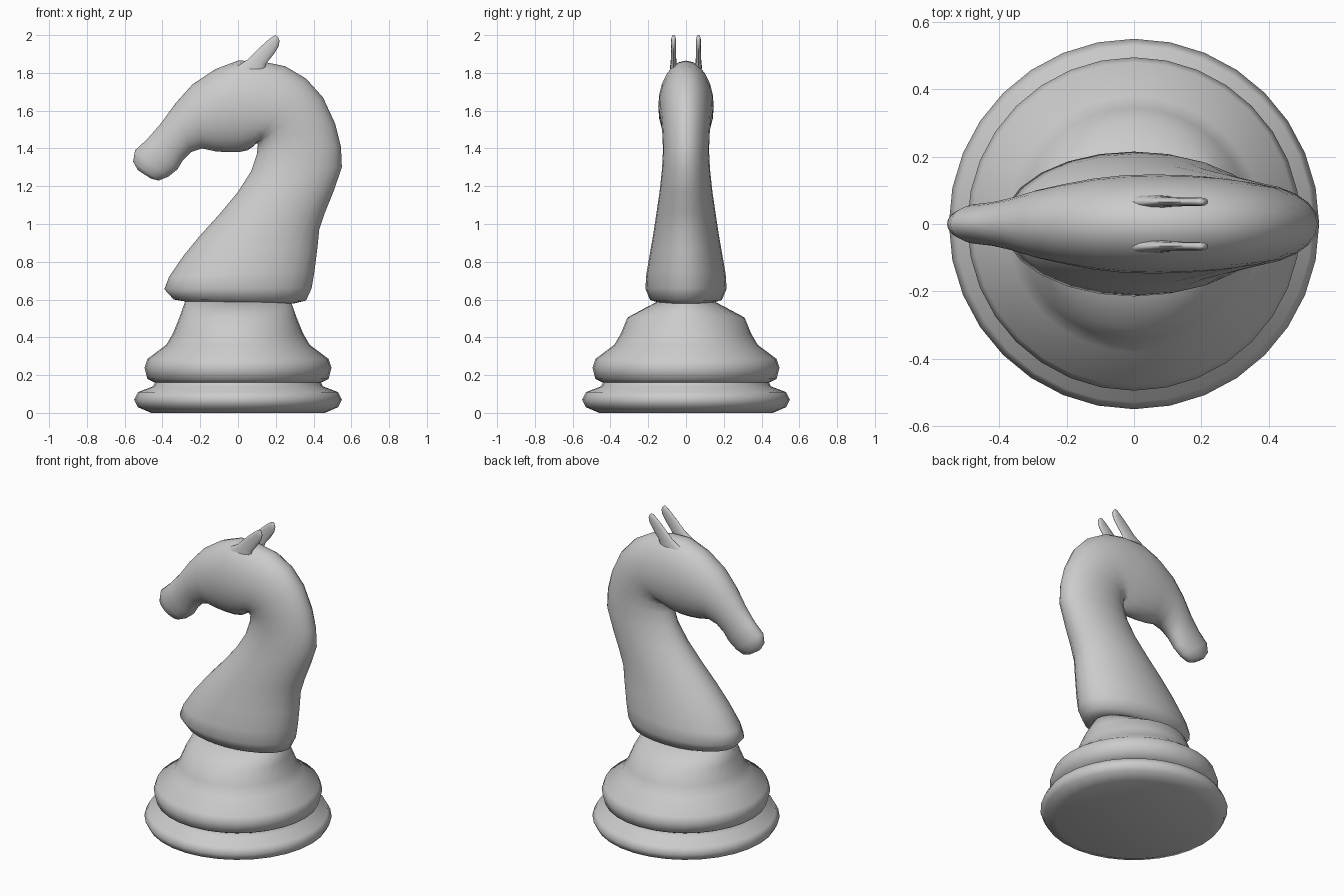
import bpy, bmesh, math
from mathutils import Vector

cube = bpy.data.objects.get("Cube")
if cube:
    bpy.data.objects.remove(cube, do_unlink=True)

mat = bpy.data.materials.new("pale grey")
mat.use_nodes = True
colour = (0.6, 0.6, 0.6, 1)
mat.diffuse_color = colour
mat.node_tree.nodes["Principled BSDF"].inputs["Base Color"].default_value = colour


def skin(name, rings):
    """Join closed rings of points into a smooth capped surface."""
    bm = bmesh.new()
    loops = [[bm.verts.new(p) for p in ring] for ring in rings]
    n = len(loops[0])
    for a, b in zip(loops, loops[1:]):
        for i in range(n):
            j = (i + 1) % n
            bm.faces.new((a[i], a[j], b[j], b[i]))
    bm.faces.new(loops[0])
    bm.faces.new(loops[-1])
    bmesh.ops.recalc_face_normals(bm, faces=bm.faces)
    mesh = bpy.data.meshes.new(name)
    bm.to_mesh(mesh)
    bm.free()
    mesh.materials.append(mat)
    obj = bpy.data.objects.new(name, mesh)
    bpy.context.collection.objects.link(obj)
    bpy.ops.object.select_all(action="DESELECT")
    obj.select_set(True)
    bpy.context.view_layer.objects.active = obj
    bpy.ops.object.shade_smooth_by_angle(angle=math.radians(70))
    return obj


def oval(inner, outer, width, y=0.0, n=24):
    """Oval ring spanning two points of the side outline."""
    a, b = Vector((inner[0], y, inner[1])), Vector((outer[0], y, outer[1]))
    mid, half = (a + b) / 2, (b - a) / 2
    side = Vector((0, width, 0))
    angles = [2 * math.pi * i / n for i in range(n)]
    return [mid + half * math.cos(t) + side * math.sin(t) for t in angles]


# Turned base, its top ring squeezed to the foot of the neck
profile = [(0.46, 0, 1), (0.53, 0.03, 1), (0.55, 0.07, 1), (0.53, 0.11, 1),
           (0.45, 0.14, 1), (0.44, 0.16, 1), (0.48, 0.18, 1), (0.495, 0.24, 1),
           (0.48, 0.285, 1), (0.38, 0.36, 1), (0.345, 0.42, 1),
           (0.31, 0.505, 1), (0.28, 0.59, 0.54)]
turn = [2 * math.pi * i / 32 for i in range(32)]
skin("base", [[(r * math.cos(t), r * s * math.sin(t), z) for t in turn]
              for r, z, s in profile])

# Neck and head: inner outline, outer outline, half width
stations = [
    ((-0.25, 0.585), (0.30, 0.58), 0.14), ((-0.34, 0.60), (0.36, 0.595), 0.19),
    ((-0.39, 0.655), (0.39, 0.66), 0.215), ((-0.365, 0.72), (0.405, 0.75), 0.21),
    ((-0.29, 0.83), (0.42, 0.87), 0.19), ((-0.20, 0.94), (0.43, 0.97), 0.172),
    ((-0.10, 1.05), (0.46, 1.06), 0.157), ((0.0, 1.17), (0.505, 1.17), 0.14),
    ((0.07, 1.28), (0.55, 1.30), 0.127), ((0.10, 1.37), (0.545, 1.41), 0.122),
    ((0.105, 1.42), (0.515, 1.53), 0.125), ((0.095, 1.43), (0.45, 1.67), 0.132),
    ((0.08, 1.41), (0.36, 1.77), 0.14), ((0.05, 1.39), (0.25, 1.835), 0.145),
    ((0.0, 1.38), (0.12, 1.862), 0.147), ((-0.06, 1.38), (0.0, 1.865), 0.145),
    ((-0.12, 1.385), (-0.12, 1.82), 0.135), ((-0.19, 1.40), (-0.24, 1.74), 0.117),
    ((-0.25, 1.38), (-0.33, 1.64), 0.10), ((-0.29, 1.34), (-0.41, 1.53), 0.08),
    ((-0.32, 1.29), (-0.48, 1.45), 0.067), ((-0.37, 1.25), (-0.545, 1.39), 0.06),
    ((-0.42, 1.23), (-0.555, 1.33), 0.048), ((-0.46, 1.24), (-0.53, 1.285), 0.025),
]
skin("neck_and_head", [oval(*s) for s in stations])

# Thin ears swept backwards
ear = [((0.14, 1.82), (-0.03, 1.82), 0.02), ((0.15, 1.85), (0.05, 1.87), 0.015),
       ((0.19, 1.90), (0.11, 1.93), 0.013), ((0.215, 1.94), (0.16, 1.975), 0.013),
       ((0.22, 1.97), (0.185, 1.993), 0.012), ((0.212, 1.99), (0.20, 2.0), 0.008)]
for name, y in (("front_ear", -0.066), ("back_ear", 0.066)):
    skin(name, [oval(*s, y=y, n=12) for s in ear])
